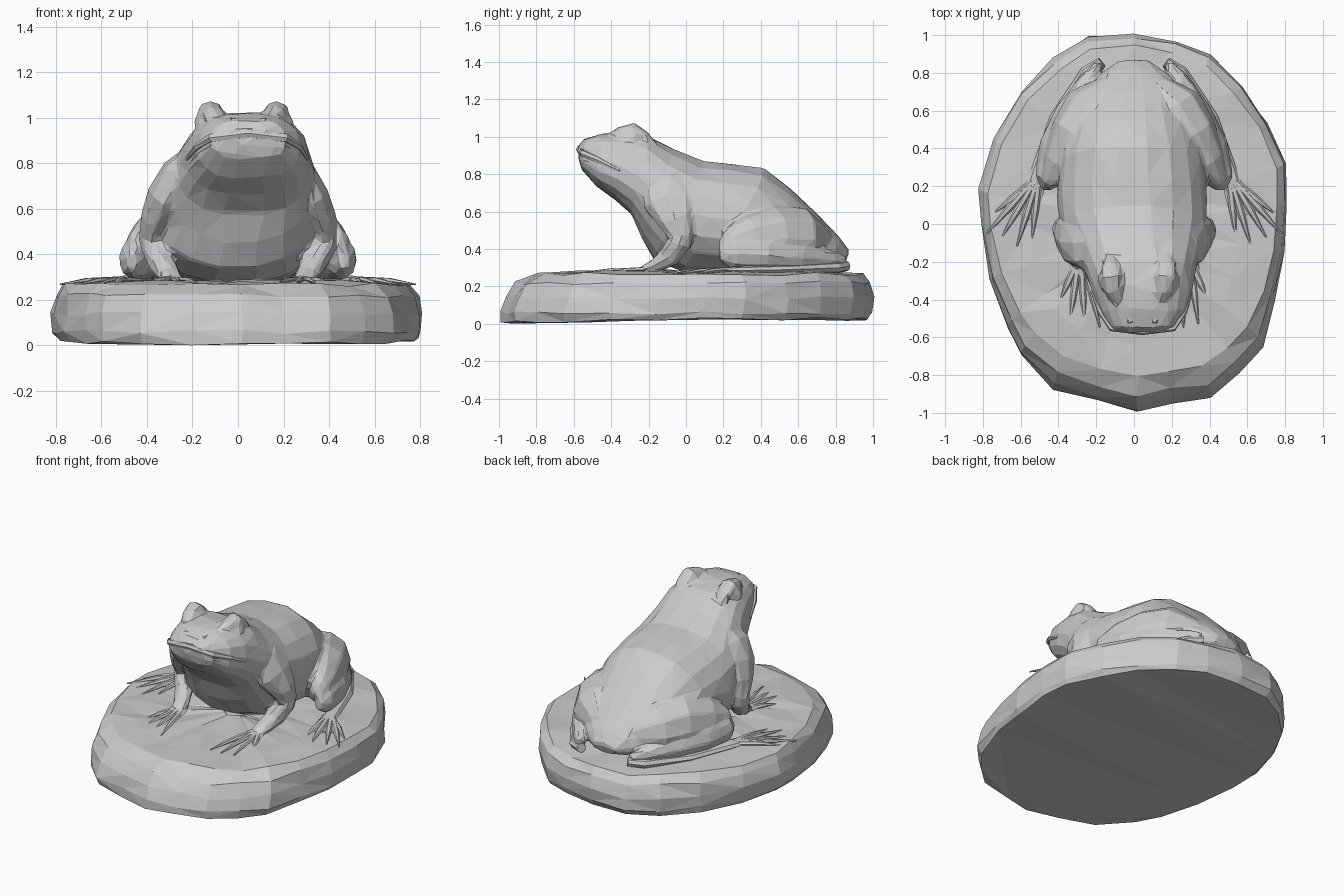
import bpy, bmesh, math, random
from mathutils import Vector

random.seed(4)
X, Z = Vector((1, 0, 0)), Vector((0, 0, 1))


def loft(name, rings, jitter=0.0):
    """Skin closed rings of points, cap both ends, keep flat faces."""
    bm = bmesh.new()
    rows = []
    for ring in rings:
        rows.append([bm.verts.new(Vector(p) + Vector([random.uniform(-jitter, jitter) for _ in range(3)]))
                     for p in ring])
    n = len(rows[0])
    for a, b in zip(rows, rows[1:]):
        for i in range(n):
            j = (i + 1) % n
            bm.faces.new((a[i], a[j], b[j], b[i]))
    bm.faces.new(rows[0])
    bm.faces.new(rows[-1])
    bmesh.ops.triangulate(bm, faces=bm.faces[:])
    bmesh.ops.recalc_face_normals(bm, faces=bm.faces[:])
    me = bpy.data.meshes.new(name)
    bm.to_mesh(me)
    bm.free()
    ob = bpy.data.objects.new(name, me)
    bpy.context.collection.objects.link(ob)
    return ob


def limb(name, pts, sides=8, ref=Z, jitter=0.0):
    """Tapered tube; each point is (x, y, z, radius across ref, radius along ref)."""
    centres = [Vector(p[:3]) for p in pts]
    rings = []
    for k, p in enumerate(pts):
        t = centres[min(k + 1, len(pts) - 1)] - centres[max(k - 1, 0)]
        side = t.cross(ref).normalized()
        up = side.cross(t).normalized()
        rings.append([centres[k] + side * p[3] * math.cos(a) + up * p[4] * math.sin(a)
                      for a in (2 * math.pi * i / sides for i in range(sides))])
    return loft(name, rings, jitter)


def spow(v, e):
    return math.copysign(abs(v) ** e, v)


# Rock slab: one outline stepped upward, sloping in more at the front
outline = [(0.02, -1), (0.2, -.96), (.41, -.93), (.56, -.8), (.68, -.65), (.75, -.4), (.79, -.15),
           (.815, .1), (.8, .31), (.7, .54), (.57, .73), (.4, .89), (.22, .97), (0, 1), (-.24, .99),
           (-.42, .88), (-.6, .7), (-.74, .45), (-.815, .18), (-.8, 0), (-.76, -.3), (-.68, -.55),
           (-.6, -.7), (-.43, -.87), (-.2, -.94)]
rock = []
for z, back, front in ((.025, .97, .985), (.06, .995, 1), (.14, 1, .965), (.22, .985, .91), (.265, .94, .81),
                       (.276, .72, .64), (.28, .4, .36), (.28, .1, .1)):
    ring = []
    for x, y in outline:
        f = min(1, max(0, -y * 1.2))
        sx = back + (front - back) * f * .5
        sy = back + (front - back) * f
        dip = .015 * f if z < .05 else 0
        ring.append((x * sx, y * sy, z - dip))
    rock.append(ring)
loft("rock_slab", rock, 0.01)

# Torso and head: top (y, z), bottom (y, z), half width, sideways shift, pear factor
stations = [(-.575, .955, -.575, .885, .1, .045, 0), (-.545, .99, -.56, .825, .165, .045, .0),
            (-.45, 1.02, -.48, .735, .225, .045, .02), (-.33, 1.025, -.38, .665, .265, .04, .06),
            (-.2, 1.0, -.29, .58, .295, .03, .05), (-.06, .935, -.235, .45, .335, .015, -.04),
            (.1, .87, -.17, .34, .38, 0, -.03), (.25, .86, -.02, .275, .395, -.01, .04),
            (.42, .835, .2, .26, .39, -.01, .1), (.56, .72, .45, .265, .355, -.01, .15),
            (.7, .59, .65, .28, .28, 0, .15), (.82, .46, .78, .3, .18, 0, .1),
            (.875, .39, .85, .32, .08, 0, 0)]
body = []
for k, (ty, tz, by, bz, w, cx, pear) in enumerate(stations):
    ring = []
    ec, es = (.72, .85) if k < 5 else (.85, 1)
    for i in range(18):
        a = 2 * math.pi * i / 18
        s = spow(math.sin(a), es)
        c = spow(math.cos(a), ec) * (1 - pear * s)
        ring.append((cx + w * c, (ty + by) / 2 + (ty - by) / 2 * s, (tz + bz) / 2 + (tz - bz) / 2 * s))
    body.append(ring)
frog = loft("frog_body", body, 0.005)
fused = []

# Lips: ridges wrapped round the widest line of the head, leaving a mouth line between
lip = [body[k][9] for k in (3, 2, 1)] + [(.045, -.572, .928)] + [body[k][0] for k in (1, 2, 3)]
radii = (.008, .016, .02, .02, .02, .016, .008)
drop = (.03, .008, 0, 0, 0, .008, .03)
limb("upper_lip", [(x, y, z + .004 - d, r * .8, r) for (x, y, z), r, d in zip(lip, radii, drop)], 6)
limb("lower_lip", [(x * .97, y + .014, z - .03 - d, r * .7, r * .8) for (x, y, z), r, d in zip(lip, radii, drop)], 6)

for s, label in ((1, "right"), (-1, "left")):
    def part(name, pts, fuse=False, **kw):
        ob = limb(f"{label}_{name}", [(p[0] * s,) + tuple(p[1:]) for p in pts], **kw)
        if fuse:
            fused.append(ob)

    # Bulging eye under a heavy brow, and a nostril bump
    hx = .025
    fused.append(limb(f"{label}_eye", [(hx + s * .1, -.3, .99, .05, .05), (hx + s * .16, -.3, .985, .065, .052),
                                       (hx + s * .2, -.3, .975, .045, .036), (hx + s * .215, -.3, .97, .015, .012)]))
    fused.append(limb(f"{label}_brow", [(hx + s * .11, -.42, .985, .025, .025), (hx + s * .135, -.35, 1.015, .05, .04),
                                        (hx + s * .145, -.28, 1.03, .058, .046), (hx + s * .15, -.22, 1.0, .05, .03),
                                        (hx + s * .15, -.17, .95, .03, .02)]))
    limb(f"{label}_nostril", [(.045 + s * .06, -.55, .955, .01, .01), (.045 + s * .065, -.515, .985, .02, .015),
                              (.045 + s * .075, -.45, .997, .012, .01)], 6)

    # Front leg: shoulder, elbow, wrist and flat palm
    part("upper_arm", [(.17, -.08, .83, .1, .06), (.26, -.1, .75, .15, .085), (.325, -.09, .65, .14, .08),
                       (.365, -.05, .55, .1, .07), (.385, -.02, .46, .065, .05), (.38, -.01, .4, .04, .03)],
         fuse=True, ref=X, jitter=.004)
    part("forearm", [(.38, -.02, .52, .05, .04), (.375, -.03, .44, .065, .06), (.335, -.09, .36, .06, .06),
                     (.3, -.16, .31, .04, .055), (.285, -.24, .287, .018, .05)], fuse=True, ref=X, jitter=.003)
    part("palm", [(.3, -.14, .3, .035, .02), (.285, -.23, .288, .06, .018), (.285, -.31, .283, .06, .008)])
    for tip in ((.18, -.55), (.26, -.55), (.34, -.53), (.39, -.4)):
        bx, by = .285 + (tip[0] - .285) * .3, -.24
        part("finger", [(bx, by, .288, .02, .015), ((bx + tip[0]) / 2, (by + tip[1]) / 2, .287, .017, .012),
                        (tip[0], tip[1], .275, .004, .004)], sides=6)

    # Hind leg: thick thigh, folded shin and long foot underneath
    part("thigh", [(.1, .74, .42, .08, .1), (.19, .6, .44, .18, .185), (.29, .45, .45, .17, .185),
                   (.39, .32, .44, .105, .14), (.445, .23, .42, .055, .085), (.45, .195, .4, .025, .04)],
         fuse=True, sides=10, jitter=.005)
    part("shin", [(.465, .18, .37, .025, .04), (.465, .25, .375, .065, .085), (.42, .42, .37, .08, .085),
                  (.345, .6, .355, .065, .07), (.24, .77, .34, .045, .055), (.18, .85, .33, .025, .035)],
         fuse=True, jitter=.004)
    part("long_foot", [(.17, .855, .31, .03, .03), (.24, .8, .3, .045, .032), (.4, .55, .29, .05, .025),
                       (.5, .28, .285, .045, .022), (.53, .17, .285, .05, .014)])
    for tip in ((.54, -.08), (.62, -.12), (.7, -.07), (.78, -.05), (.74, .06)):
        bx, by = .5 + (tip[0] - .5) * .15, .22
        part("toe", [(bx, by, .288, .02, .016), ((bx + tip[0]) / 2, (by + tip[1]) / 2, .285, .019, .013),
                     (tip[0], tip[1], .268, .004, .004)], sides=6)
    # Webbing between the hind toes
    part("web", [(.5, .24, .285, .04, .012), (.565, .12, .282, .075, .008), (.6, .05, .278, .08, .004)])

# Fuse body, eyes and legs into one skin, then cut it down to carved-looking facets
bpy.ops.object.select_all(action='DESELECT')
for ob in fused + [frog]:
    ob.select_set(True)
bpy.context.view_layer.objects.active = frog
bpy.ops.object.join()
mod = frog.modifiers.new("fuse", 'REMESH')
mod.mode, mod.voxel_size = 'VOXEL', .012
mod = frog.modifiers.new("soften", 'SMOOTH')
mod.factor, mod.iterations = .5, 8
mod = frog.modifiers.new("facet", 'DECIMATE')
mod.ratio = .022
for name in ("fuse", "soften", "facet"):
    bpy.ops.object.modifier_apply(modifier=name)
for poly in frog.data.polygons:
    poly.use_smooth = False
